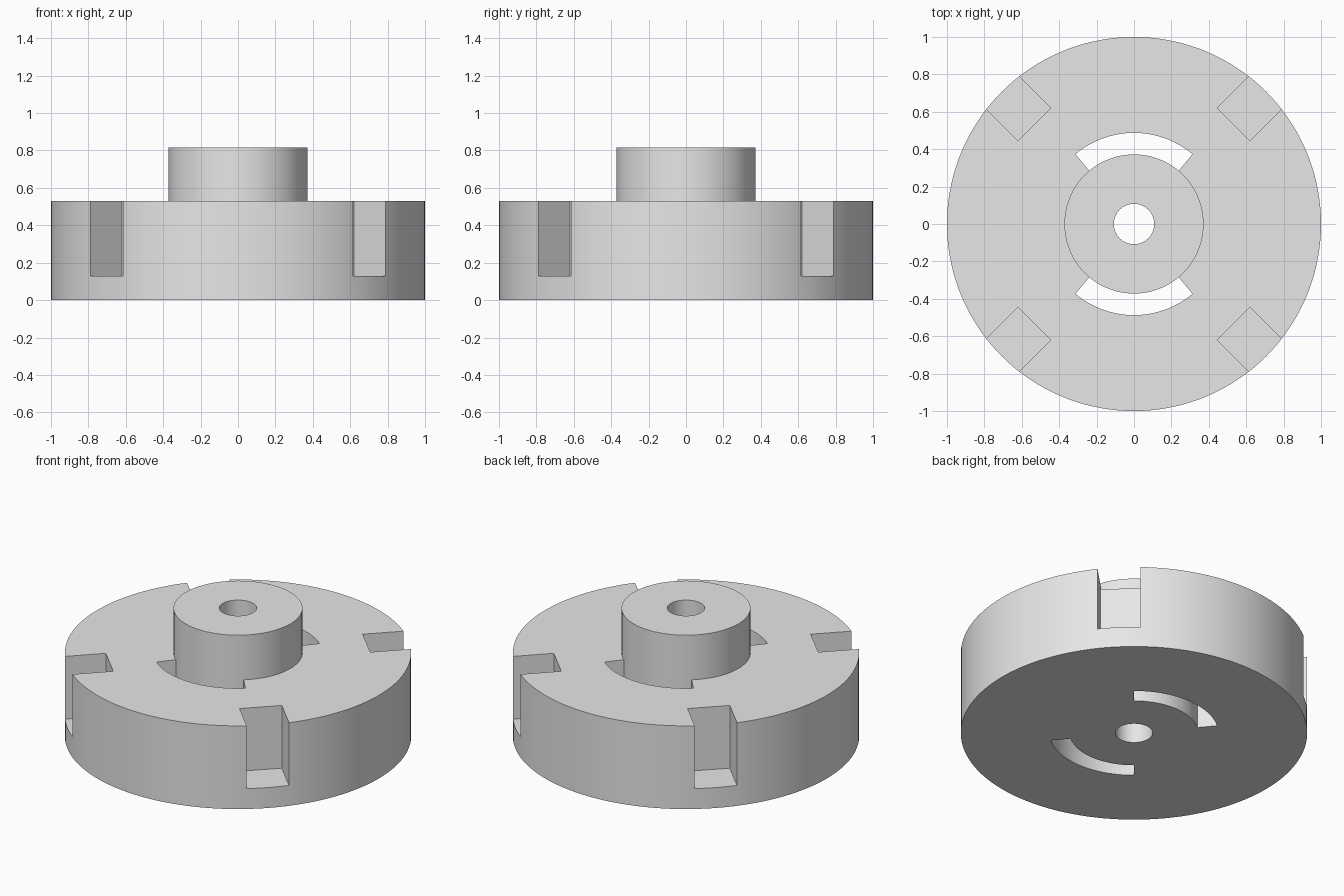
import bpy, bmesh, math
from mathutils import Matrix

if "Cube" in bpy.data.objects:
    bpy.data.objects.remove(bpy.data.objects["Cube"])

SEG = 144                              # 2.5 degrees per sector
RADII = [0.108, 0.372, 0.487, 1.0]     # bore, hub, slot outer edge, rim
LEVELS = [0.0, 0.53, 0.815]            # underside, disc top, hub top

grey = bpy.data.materials.new("plain grey")
grey.diffuse_color = (0.8, 0.8, 0.8, 1)
grey.use_nodes = True
grey.node_tree.nodes["Principled BSDF"].inputs["Base Color"].default_value = grey.diffuse_color


def solid(band, layer, sector):
    """Which polar cells are filled: hub, disc, and the two open arc slots."""
    if band not in (0, 1, 2) or layer not in (0, 1):
        return False
    if layer == 1:
        return band == 0
    angle = ((sector + 0.5) * 360 / SEG) % 180
    return not (band == 1 and 50 < angle < 130)


# Flanged disc with hub, bore and arc slots
bm = bmesh.new()
verts = {}


def vert(r, z, s):
    key = (r, z, s % SEG)
    if key not in verts:
        a = 2 * math.pi * key[2] / SEG
        verts[key] = bm.verts.new((RADII[r] * math.cos(a), RADII[r] * math.sin(a), LEVELS[z]))
    return verts[key]


def quad(*corners):
    bm.faces.new([vert(*c) for c in corners])


for s in range(SEG):
    for b in range(3):
        for k in range(2):
            if not solid(b, k, s):
                continue
            for dz in (0, 1):          # floor and top
                if not solid(b, k + (1 if dz else -1), s):
                    z = k + dz
                    quad((b, z, s), (b + 1, z, s), (b + 1, z, s + 1), (b, z, s + 1))
            for dr in (0, 1):          # inner and outer walls
                if not solid(b + (1 if dr else -1), k, s):
                    r = b + dr
                    quad((r, k, s), (r, k, s + 1), (r, k + 1, s + 1), (r, k + 1, s))
            for ds in (0, 1):          # slot end walls
                if not solid(b, k, s + (1 if ds else -1)):
                    t = s + ds
                    quad((b, k, t), (b + 1, k, t), (b + 1, k + 1, t), (b, k + 1, t))
bmesh.ops.recalc_face_normals(bm, faces=bm.faces)
mesh = bpy.data.meshes.new("hub_disc")
bm.to_mesh(mesh)
bm.free()
mesh.materials.append(grey)
disc = bpy.data.objects.new("hub_disc", mesh)
bpy.context.collection.objects.link(disc)

# Four square notches cut into the rim on the diagonals
bm = bmesh.new()
for i in range(4):
    place = (Matrix.Rotation(math.radians(45 + 90 * i), 4, 'Z')
             @ Matrix.Translation((0.753 + 0.25, 0, 0.13 + 0.3))
             @ Matrix.Diagonal((0.5, 0.248, 0.6, 1)))
    bmesh.ops.create_cube(bm, size=1, matrix=place)
cut_mesh = bpy.data.meshes.new("notch_cutter")
bm.to_mesh(cut_mesh)
bm.free()
cut_mesh.materials.append(grey)
cutter = bpy.data.objects.new("notch_cutter", cut_mesh)
bpy.context.collection.objects.link(cutter)
cutter.hide_render = True

mod = disc.modifiers.new("rim notches", 'BOOLEAN')
mod.operation = 'DIFFERENCE'
mod.solver = 'EXACT'
mod.object = cutter
bpy.context.view_layer.objects.active = disc
disc.select_set(True)
bpy.ops.object.modifier_apply(modifier=mod.name)
bpy.data.objects.remove(cutter)

# Smooth curved walls, crisp edges
bpy.ops.object.shade_smooth_by_angle(angle=math.radians(30))
